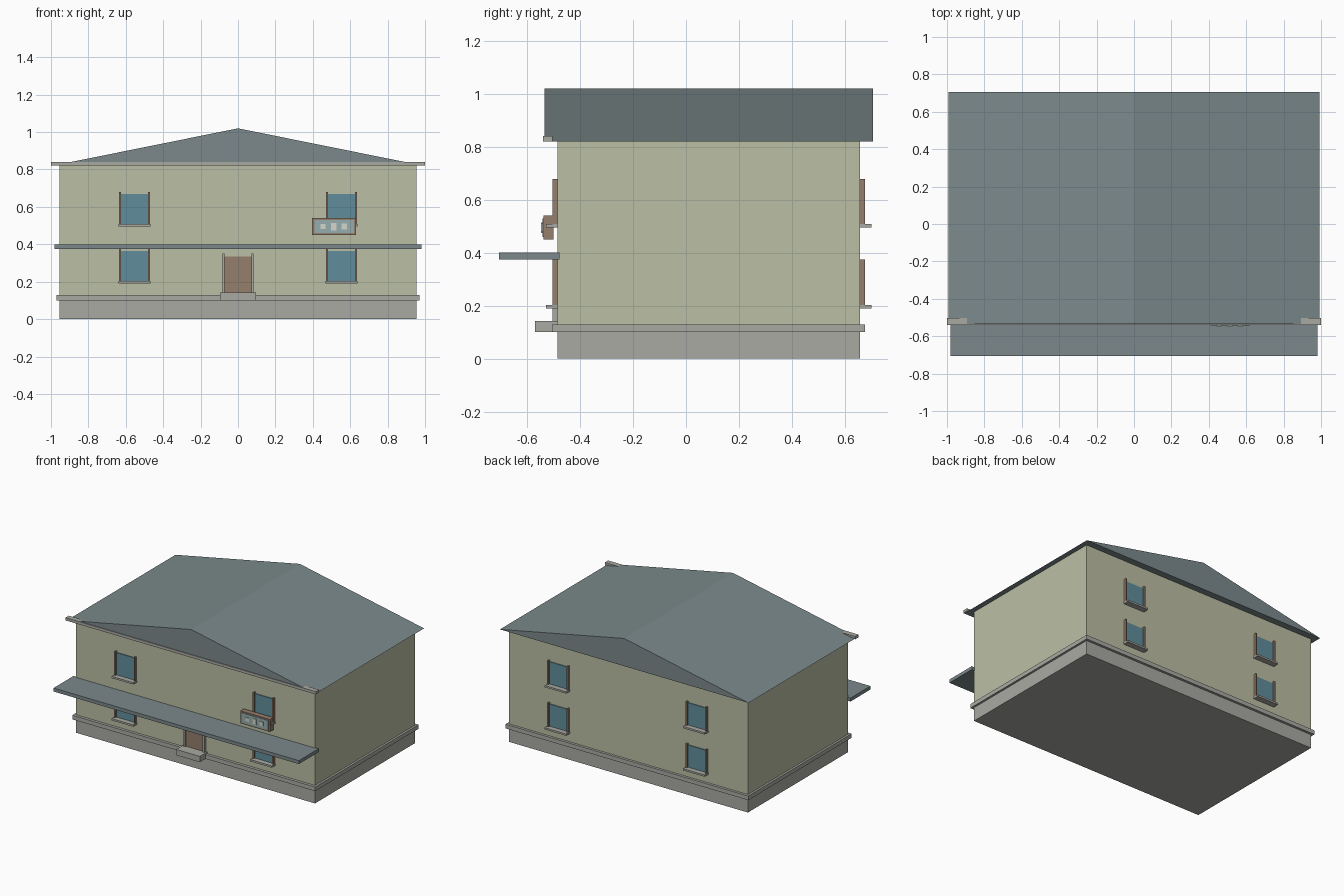
import bpy

if "Cube" in bpy.data.objects:
    bpy.data.objects.remove(bpy.data.objects["Cube"])


def material(name, r, g, b):
    m = bpy.data.materials.new(name)
    m.diffuse_color = (r, g, b, 1)
    m.use_nodes = True
    m.node_tree.nodes["Principled BSDF"].inputs["Base Color"].default_value = m.diffuse_color
    return m


WALL = material("wall_paint", 0.50, 0.52, 0.37)
ROOF = material("slate", 0.20, 0.25, 0.26)
STONE = material("stone", 0.40, 0.40, 0.37)
WOOD = material("wood", 0.30, 0.21, 0.15)
GLASS = material("glass", 0.12, 0.27, 0.33)
PALE = material("pale_panel", 0.30, 0.42, 0.43)
LIGHT = material("light_tile", 0.65, 0.68, 0.60)


def mesh_object(name, verts, faces, mat):
    me = bpy.data.meshes.new(name)
    me.from_pydata(verts, [], faces)
    me.materials.append(mat)
    ob = bpy.data.objects.new(name, me)
    bpy.context.collection.objects.link(ob)
    return ob


def box(name, x, y, z, mat):
    """Box from (min, max) ranges on each axis."""
    (x0, x1), (y0, y1), (z0, z1) = sorted(x), sorted(y), sorted(z)
    v = [(a, b, c) for a in (x0, x1) for b in (y0, y1) for c in (z0, z1)]
    f = [(0, 1, 3, 2), (4, 6, 7, 5), (0, 4, 5, 1),
         (2, 3, 7, 6), (0, 2, 6, 4), (1, 5, 7, 3)]
    return mesh_object(name, v, f, mat)


# Main body
F, B = -0.485, 0.657
box("plinth", (-0.955, 0.955), (F, B), (0, 0.10), STONE)
box("plinth_band", (-0.97, 0.97), (F - 0.02, B + 0.018), (0.10, 0.13), STONE)
box("walls", (-0.955, 0.955), (F, B), (0.13, 0.82), WALL)

# Gable roof, ridge running front to back
section = [(-0.993, 0.82), (0.993, 0.82), (0, 1.02)]
verts = [(x, y, z) for y in (-0.535, 0.705) for x, z in section]
mesh_object("roof", verts,
            [(0, 1, 2), (5, 4, 3), (0, 3, 4, 1), (1, 4, 5, 2), (2, 5, 3, 0)], ROOF)
box("eaves_trim", (-1, 1), (-0.54, -0.503), (0.82, 0.84), STONE)

# Canopy across the front
box("canopy", (-0.98, 0.98), (-0.705, -0.478), (0.375, 0.40), ROOF)

# Windows on front and back, two floors
for side, wall, out in (("front", F, -1), ("back", B, 1)):
    for cx in (-0.553, 0.553):
        for z in (0.19, 0.495):
            box(f"{side}_window_glass", (cx - 0.074, cx + 0.074),
                (wall, wall + out * 0.006), (z + 0.01, z + 0.173), GLASS)
            box(f"{side}_window_sill", (cx - 0.086, cx + 0.086),
                (wall, wall + out * 0.043), (z, z + 0.013), STONE)
            for s in (-1, 1):
                box(f"{side}_window_jamb", (cx + s * 0.073, cx + s * 0.083),
                    (wall, wall + out * 0.019), (z + 0.01, z + 0.184), WOOD)

# Entrance door with step
box("door", (-0.073, 0.073), (F, F - 0.008), (0.13, 0.335), WOOD)
for s in (-1, 1):
    box("door_jamb", (s * 0.071, s * 0.084), (F, F - 0.019), (0.13, 0.35), STONE)
box("door_step", (-0.095, 0.095), (F, -0.57), (0.10, 0.142), STONE)

# Hanging panel with plain decorative tiles
box("panel_frame", (0.395, 0.632), (-0.538, -0.50), (0.45, 0.54), WOOD)
box("panel_face", (0.41, 0.62), (-0.542, -0.538), (0.46, 0.53), PALE)
for cx, h in ((0.455, 0.013), (0.512, 0.02), (0.568, 0.015)):
    box("panel_tile", (cx - 0.014, cx + 0.014), (-0.547, -0.542),
        (0.495 - h, 0.495 + h), LIGHT)
